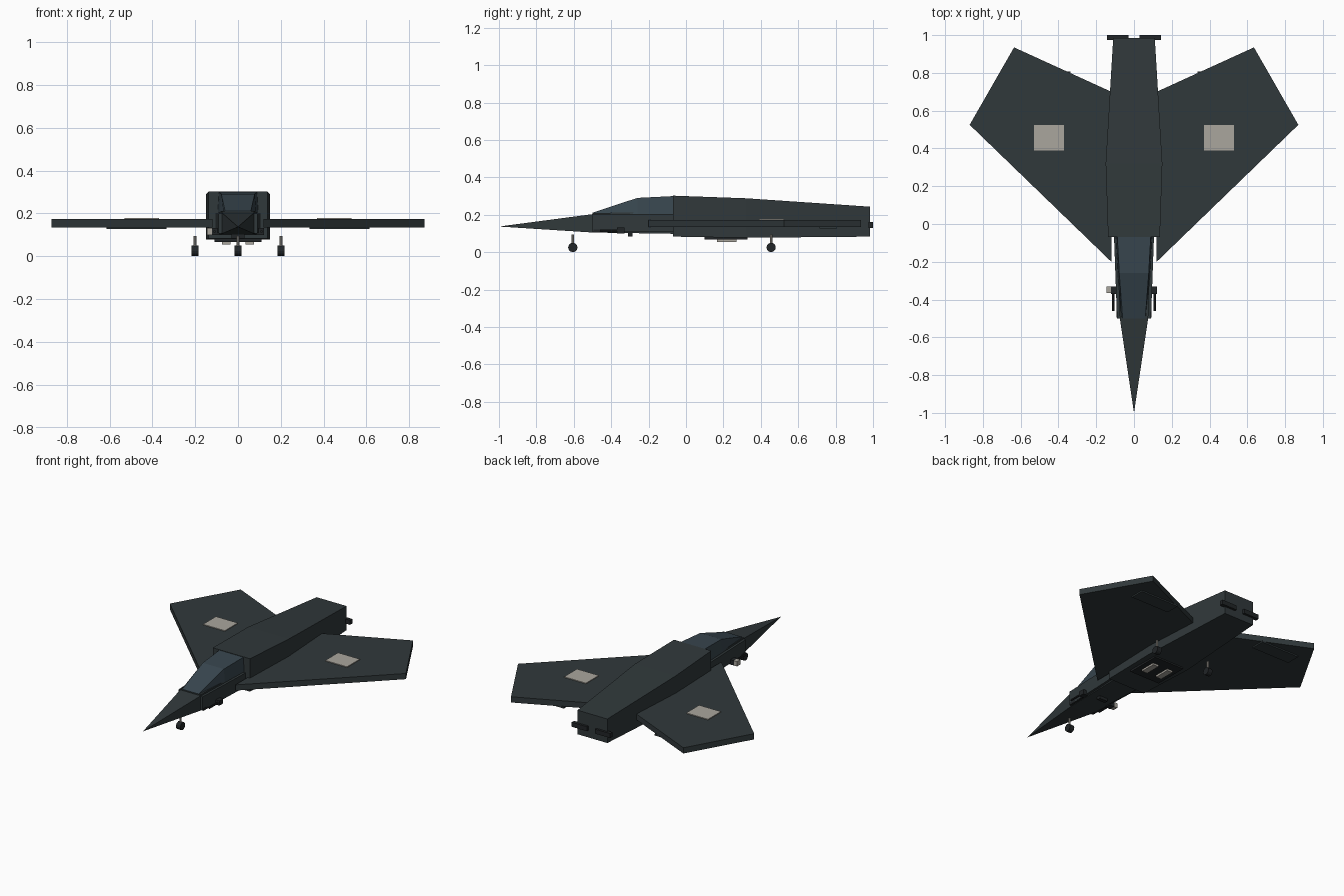
import bpy, bmesh
from math import radians

if "Cube" in bpy.data.objects:
    bpy.data.objects.remove(bpy.data.objects["Cube"])


def material(name, rgb):
    m = bpy.data.materials.new(name)
    m.diffuse_color = (*rgb, 1)
    m.use_nodes = True
    m.node_tree.nodes["Principled BSDF"].inputs["Base Color"].default_value = m.diffuse_color
    return m


HULL = material("hull", (0.030, 0.040, 0.043))
DARK = material("dark", (0.015, 0.018, 0.020))
GLASS = material("glass", (0.040, 0.062, 0.078))
LIGHT = material("light", (0.40, 0.38, 0.34))


def finish(name, bm, mat):
    bmesh.ops.recalc_face_normals(bm, faces=bm.faces)
    mesh = bpy.data.meshes.new(name)
    bm.to_mesh(mesh)
    bm.free()
    mesh.materials.append(mat)
    ob = bpy.data.objects.new(name, mesh)
    bpy.context.collection.objects.link(ob)
    return ob


def loft(name, sections, mat, cx=0):
    """Four-sided body through sections (y, bottom half width, top half width, z0, z1)."""
    bm = bmesh.new()
    rings = [[bm.verts.new((cx + x, y, z)) for x, z in ((-b, z0), (b, z0), (t, z1), (-t, z1))]
             for y, b, t, z0, z1 in sections]
    for r, s in zip(rings, rings[1:]):
        for i in range(4):
            bm.faces.new((r[i], r[i - 1], s[i - 1], s[i]))
    bm.faces.new(rings[0])
    bm.faces.new(rings[-1])
    bmesh.ops.remove_doubles(bm, verts=bm.verts, dist=1e-5)
    return finish(name, bm, mat)


def slab(name, outline, z0, z1, mat):
    """Plan outline extruded upward."""
    bm = bmesh.new()
    face = bm.faces.new([bm.verts.new((x, y, z0)) for x, y in outline])
    ext = bmesh.ops.extrude_face_region(bm, geom=[face])["geom"]
    bmesh.ops.translate(bm, vec=(0, 0, z1 - z0),
                        verts=[v for v in ext if isinstance(v, bmesh.types.BMVert)])
    return finish(name, bm, mat)


def box(name, x0, x1, y0, y1, z0, z1, mat):
    return slab(name, [(x0, y0), (x1, y0), (x1, y1), (x0, y1)], z0, z1, mat)


def rod(name, loc, r, depth, rot, mat, sides=12):
    bpy.ops.mesh.primitive_cylinder_add(vertices=sides, radius=r, depth=depth, location=loc,
                                        rotation=[radians(a) for a in rot])
    ob = bpy.context.object
    ob.name = name
    ob.data.materials.append(mat)
    return ob


def mirror_x(ob):
    ob.modifiers.new("mirror", "MIRROR")
    return ob


# Fuselage: nose, cockpit section, canopy, rear body
loft("nose", [(-1, 0, 0, 0.137, 0.137), (-0.5, 0.075, 0.075, 0.105, 0.203)], HULL)
loft("cockpit_section", [(-0.5, 0.075, 0.075, 0.105, 0.21), (-0.06, 0.09, 0.09, 0.098, 0.213)], HULL)
loft("canopy", [(-0.5, 0.068, 0.06, 0.205, 0.211), (-0.26, 0.085, 0.078, 0.205, 0.29),
                (-0.06, 0.095, 0.089, 0.205, 0.30)], GLASS)
loft("rear_body", [(-0.07, 0.137, 0.137, 0.083, 0.302), (0.32, 0.15, 0.15, 0.077, 0.288),
                   (0.985, 0.11, 0.11, 0.083, 0.243)], HULL)
mirror_x(slab("intake_cheek", [(0.07, -0.5), (0.09, -0.5), (0.106, -0.06), (0.085, -0.06)],
              0.108, 0.20, HULL))

# Wings with top panels and underside flap housings
mirror_x(slab("wing", [(0.12, -0.20), (0.87, 0.525), (0.635, 0.935), (0.12, 0.70)],
              0.135, 0.173, HULL))
mirror_x(box("wing_panel", 0.37, 0.53, 0.39, 0.525, 0.17, 0.178, LIGHT))
mirror_x(box("flap_housing", 0.335, 0.615, 0.715, 0.808, 0.126, 0.137, HULL))

# Exhaust slots
mirror_x(box("exhaust", 0.03, 0.142, 0.975, 1.0, 0.13, 0.16, DARK))

# Belly bay
box("belly_bay", -0.11, 0.11, 0.10, 0.33, 0.067, 0.08, DARK)
mirror_x(box("bay_lamp", 0.035, 0.075, 0.165, 0.27, 0.055, 0.068, LIGHT))

# Forward guns and sensor
mirror_x(box("gun_mount", 0.085, 0.122, -0.37, -0.33, 0.10, 0.132, DARK))
mirror_x(box("inner_barrel", 0.078, 0.092, -0.495, -0.36, 0.105, 0.12, DARK))
for side, label in ((-1, "left"), (1, "right")):
    rod(label + "_outer_barrel", (side * 0.11, -0.41, 0.116), 0.006, 0.10, (90, 0, 0), DARK, 8)
box("sensor", -0.145, -0.12, -0.365, -0.33, 0.10, 0.132, LIGHT)
box("belly_sensor", -0.03, 0.03, -0.31, -0.285, 0.083, 0.105, DARK)

# Landing gear
for label, x, y in (("nose", 0, -0.605), ("left", -0.2, 0.455), ("right", 0.2, 0.455)):
    rod(label + "_wheel", (x, y, 0.025), 0.025, 0.032, (0, 90, 0), DARK, 12)
    rod(label + "_strut", (x, y, 0.06), 0.007, 0.07, (0, 0, 0), LIGHT, 8)
